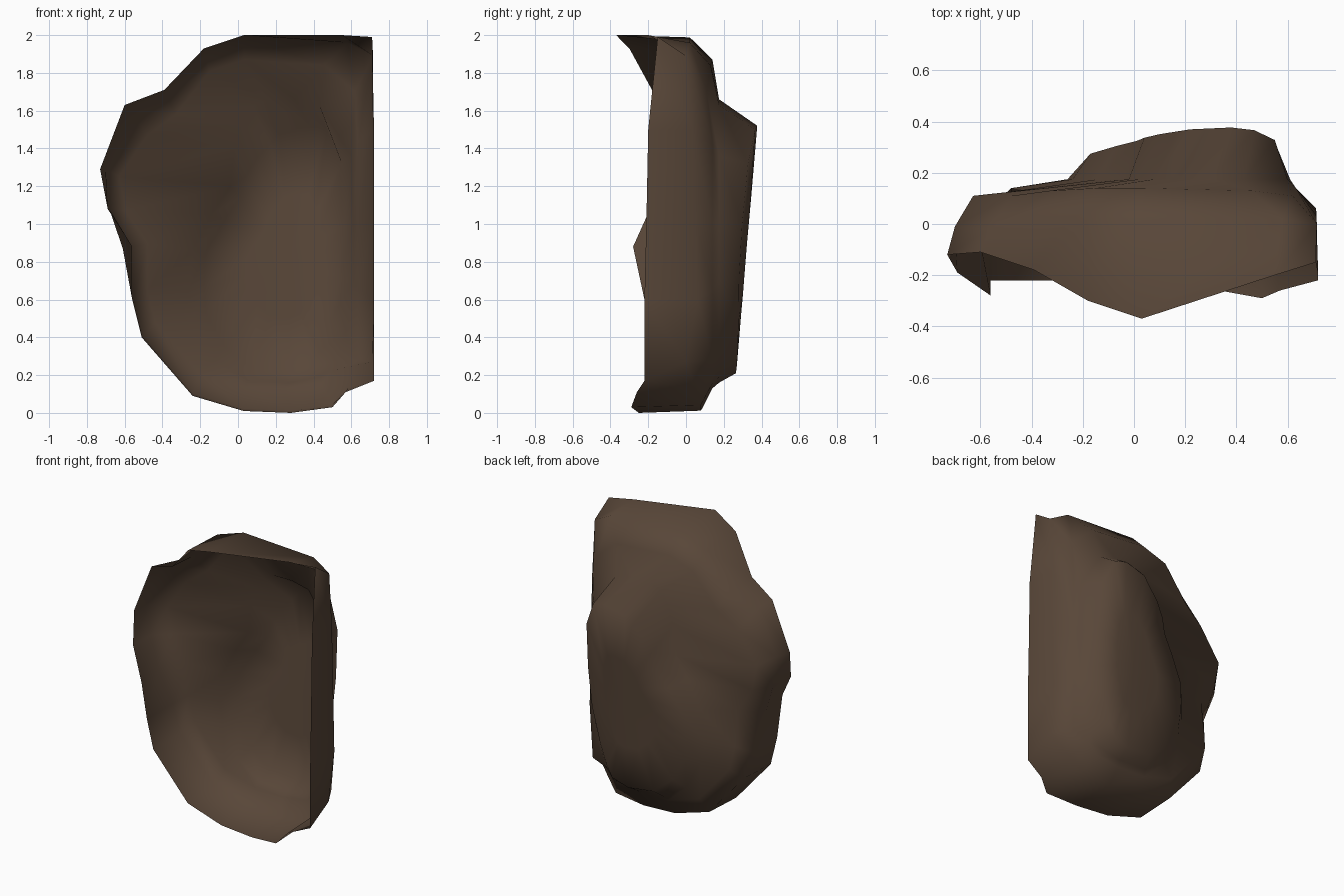
import bpy, bmesh

# Front rim of the open shell: x, y, z, clockwise from the upper left
rim = [(-0.18, -0.30, 1.93), (0.03, -0.37, 2.0), (0.55, -0.20, 2.0), (0.71, -0.15, 1.99),
       (0.72, -0.20, 1.5), (0.72, -0.21, 1.0), (0.72, -0.22, 0.6), (0.72, -0.22, 0.17),
       (0.57, -0.26, 0.11), (0.50, -0.29, 0.03), (0.28, -0.25, 0.0), (0.03, -0.23, 0.01),
       (-0.24, -0.22, 0.09), (-0.51, -0.22, 0.4), (-0.56, -0.22, 0.6), (-0.56, -0.28, 0.88),
       (-0.69, -0.19, 1.08), (-0.73, -0.12, 1.29), (-0.60, -0.11, 1.63), (-0.39, -0.18, 1.71)]

# Back bulge, foot and edge: x, z, in step with the rim
foot = [(0.08, 1.62), (0.15, 1.66), (0.30, 1.66), (0.43, 1.63),
        (0.60, 1.36), (0.61, 1.0), (0.61, 0.70), (0.57, 0.42),
        (0.51, 0.27), (0.43, 0.19), (0.27, 0.16), (0.05, 0.17),
        (-0.12, 0.28), (-0.24, 0.50), (-0.26, 0.65), (-0.24, 0.86),
        (-0.14, 1.05), (-0.04, 1.2), (-0.02, 1.4), (0.02, 1.53)]
edge = [(0.17, 1.42), (0.22, 1.48), (0.38, 1.52), (0.47, 1.50),
        (0.55, 1.32), (0.56, 1.0), (0.54, 0.72), (0.48, 0.48),
        (0.43, 0.33), (0.39, 0.25), (0.27, 0.21), (0.08, 0.23),
        (-0.07, 0.35), (-0.17, 0.53), (-0.18, 0.66), (-0.17, 0.85),
        (-0.07, 1.02), (0.01, 1.14), (0.04, 1.25), (0.10, 1.35)]


def scaled(points, s, cx, cz):
    return [(cx + (x - cx) * s, cz + (z - cz) * s) for x, z in points]


def bulge_y(x, z):
    return 0.248 + 0.085 * z - (0.15 if x < 0.38 else 1.1) * (x - 0.38) ** 2


outline = [(x, z) for x, y, z in rim]
# Side wall, with cut corners on the right and a ledge on the left
wall = [(x, 0.0 if x < -0.5 and z > 0.7 else 0.08 - 0.03 * z, z)
        for x, z in scaled(outline, 0.988, 0.05, 1.0)]
wall[2] = (0.58, 0.02, 1.96)
wall[3] = (0.715, 0.0, 1.89)
wall[7] = (0.71, 0.0, 0.27)
wall[8] = (0.58, 0.05, 0.13)
wall[15] = (-0.61, -0.02, 0.87)
wall[17] = (-0.70, -0.01, 1.29)
wall[18] = (-0.56, -0.02, 1.60)
# Rounded shoulder
shoulder = [(x, 0.11 if x < -0.4 and z > 0.7 else 0.14, z)
            for x, z in scaled(outline, 0.87, 0.05, 1.0)]
shoulder[2] = (0.46, 0.13, 1.84)
shoulder[3] = (0.62, 0.11, 1.70)
shoulder[18] = (-0.48, 0.11, 1.47)
shoulder[19] = (-0.33, 0.13, 1.58)
rings = [rim, wall, shoulder, [(x, 0.175, z) for x, z in foot]]
# Gently sloped back of the bulge
for s in (1.0, 0.5):
    rings.append([(x, bulge_y(x, z), z) for x, z in scaled(edge, s, 0.27, 0.8)])

bm = bmesh.new()
loops = [[bm.verts.new(p) for p in ring] for ring in rings]
n = len(rim)
for a, b in zip(loops, loops[1:]):
    for i in range(n):
        j = (i + 1) % n
        bm.faces.new((a[i], a[j], b[j], b[i]))
centre = bm.verts.new((0.27, bulge_y(0.27, 0.8), 0.8))
for i in range(n):
    bm.faces.new((loops[-1][i], loops[-1][(i + 1) % n], centre))
# Outside of the shell faces the back
bmesh.ops.recalc_face_normals(bm, faces=bm.faces)
bm.normal_update()
if centre.normal.y < 0:
    bmesh.ops.reverse_faces(bm, faces=bm.faces)

mesh = bpy.data.meshes.new("hollow_shell")
bm.to_mesh(mesh)
bm.free()
shell = bpy.data.objects.new("hollow_shell", mesh)
bpy.context.collection.objects.link(shell)

# Single dark brown colour
brown = bpy.data.materials.new("dark_brown")
brown.diffuse_color = (0.098, 0.062, 0.040, 1)
mesh.materials.append(brown)

bpy.context.view_layer.objects.active = shell
shell.select_set(True)
bpy.ops.object.shade_smooth_by_angle(angle=1.4)
